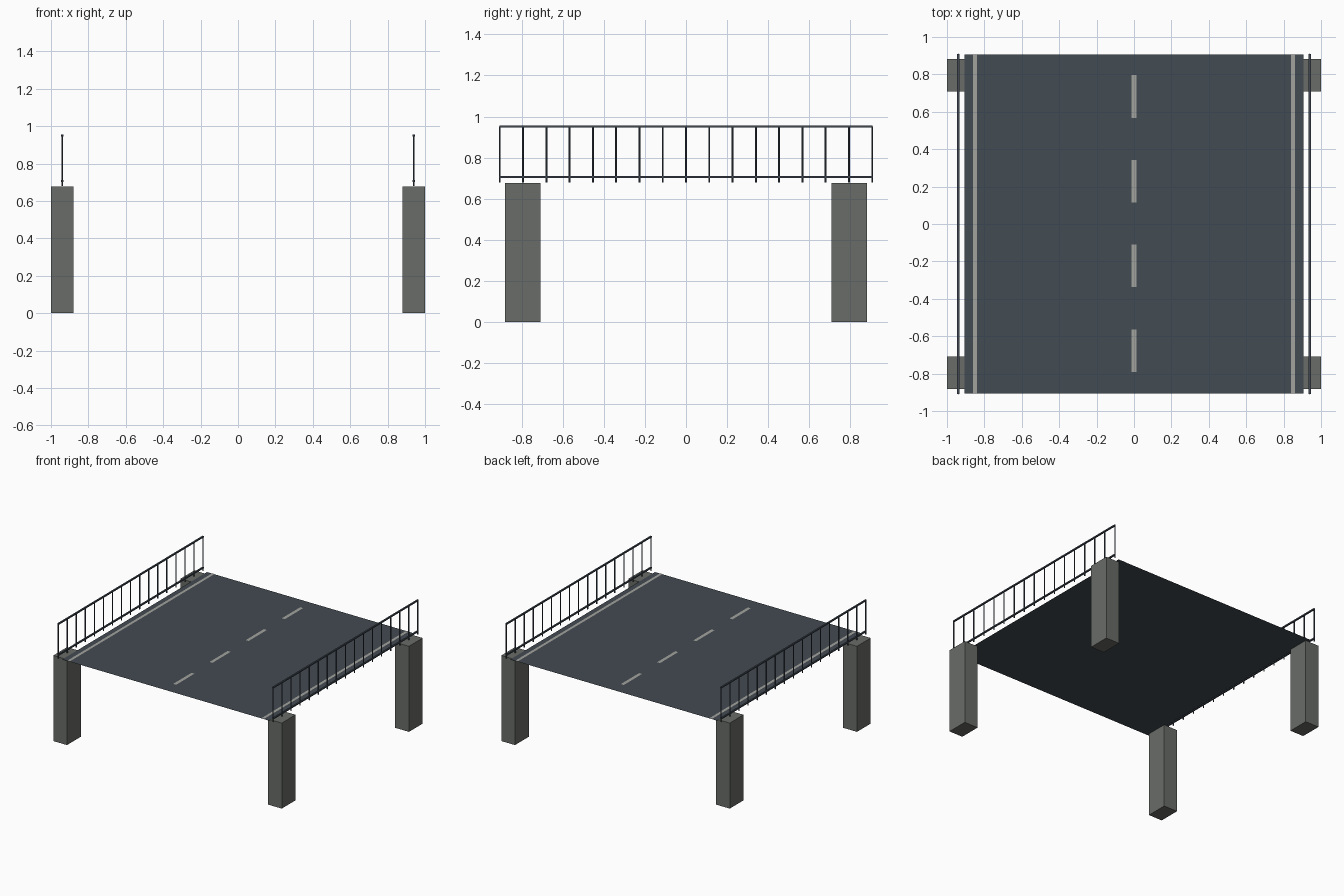
import bpy, bmesh
from mathutils import Matrix

if "Cube" in bpy.data.objects:
    bpy.data.objects.remove(bpy.data.objects["Cube"])

def material(name, rgb):
    m = bpy.data.materials.new(name)
    m.diffuse_color = (*rgb, 1)
    m.use_nodes = True
    m.node_tree.nodes["Principled BSDF"].inputs["Base Color"].default_value = m.diffuse_color
    return m

ASPHALT = material("asphalt", (0.055, 0.07, 0.085))
CONCRETE = material("concrete", (0.14, 0.15, 0.135))
PAINT = material("road_paint", (0.36, 0.37, 0.34))
METAL = material("metal", (0.05, 0.065, 0.085))

def finish(name, bm, mat):
    me = bpy.data.meshes.new(name)
    bm.to_mesh(me)
    bm.free()
    me.materials.append(mat)
    ob = bpy.data.objects.new(name, me)
    bpy.context.collection.objects.link(ob)
    return ob

def add_box(bm, x0, x1, y0, y1, z0, z1):
    mid = ((x0 + x1) / 2, (y0 + y1) / 2, (z0 + z1) / 2)
    bmesh.ops.create_cube(bm, size=1, matrix=Matrix.Translation(mid)
                          @ Matrix.Diagonal((x1 - x0, y1 - y0, z1 - z0, 1)))

def add_sheet(bm, x0, x1, y0, y1, z):
    bm.faces.new([bm.verts.new(p) for p in
                  ((x0, y0, z), (x1, y0, z), (x1, y1, z), (x0, y1, z))])

# Thin road surface
bm = bmesh.new()
add_sheet(bm, -0.905, 0.905, -0.905, 0.905, 0.68)
finish("road_deck", bm, ASPHALT)

# Dashed centre line
bm = bmesh.new()
for i in range(4):
    y = -0.677 + i * 0.453
    add_sheet(bm, -0.013, 0.013, y - 0.114, y + 0.114, 0.682)
finish("centre_dashes", bm, PAINT)

for side, s in (("left", -1), ("right", 1)):
    # Solid edge line
    bm = bmesh.new()
    add_sheet(bm, s * 0.85 - 0.011, s * 0.85 + 0.011, -0.905, 0.905, 0.682)
    finish(side + "_edge_line", bm, PAINT)

    # Corner pillars
    for end, t in (("front", -1), ("back", 1)):
        bm = bmesh.new()
        x, y = s * 0.94, t * 0.795
        add_box(bm, x - 0.06, x + 0.06, y - 0.086, y + 0.086, 0, 0.677)
        finish(f"{end}_{side}_pillar", bm, CONCRETE)

    # Railing: two long rails and evenly spaced posts
    x = s * 0.94
    bm = bmesh.new()
    for z in (0.706, 0.951):
        add_box(bm, x - 0.006, x + 0.006, -0.908, 0.908, z - 0.005, z + 0.005)
    finish(side + "_rails", bm, METAL)
    bm = bmesh.new()
    for i in range(17):
        y = -0.906 + i * 0.11325
        bmesh.ops.create_cone(bm, cap_ends=True, segments=8, radius1=0.0045,
                              radius2=0.0045, depth=0.272,
                              matrix=Matrix.Translation((x, y, 0.816)))
    finish(side + "_rail_posts", bm, METAL)
